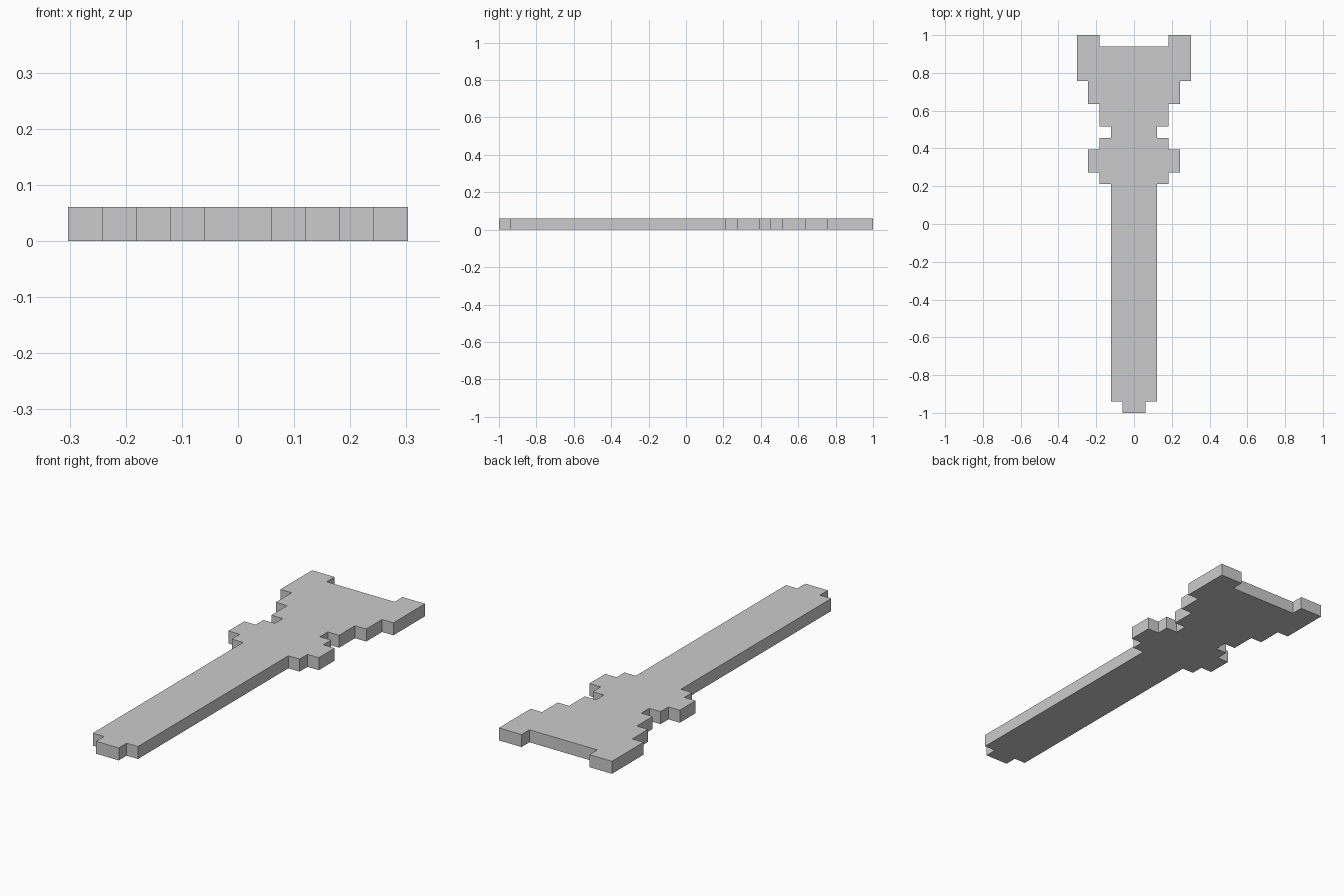
import bpy, bmesh

if "Cube" in bpy.data.objects:
    bpy.data.objects.remove(bpy.data.objects["Cube"])

U = 2 / 33  # one grid cell

# Stepped half outline: (half width, row where the step ends), in cells
steps = [(1, 1), (2, 20), (3, 21), (4, 23), (3, 24), (2, 25), (3, 27), (4, 29), (5, 33)]
right = []
row = 0
for width, end in steps:
    right += [(width, row), (width, end)]
    row = end
# Notch in the wide end
right += [(3, 33), (3, 32)]

# Mirror the half outline to close the profile
outline = right + [(-x, y) for x, y in reversed(right)]

# Flat plate extruded one cell thick
bm = bmesh.new()
base = bm.faces.new([bm.verts.new((x * U, y * U - 1, 0)) for x, y in outline])
top = bmesh.ops.extrude_face_region(bm, geom=[base], use_keep_orig=True)
bmesh.ops.translate(bm, vec=(0, 0, U),
                    verts=[g for g in top["geom"] if isinstance(g, bmesh.types.BMVert)])
bmesh.ops.recalc_face_normals(bm, faces=bm.faces[:])
mesh = bpy.data.meshes.new("stepped_plate")
bm.to_mesh(mesh)
bm.free()
plate = bpy.data.objects.new("stepped_plate", mesh)
bpy.context.collection.objects.link(plate)
